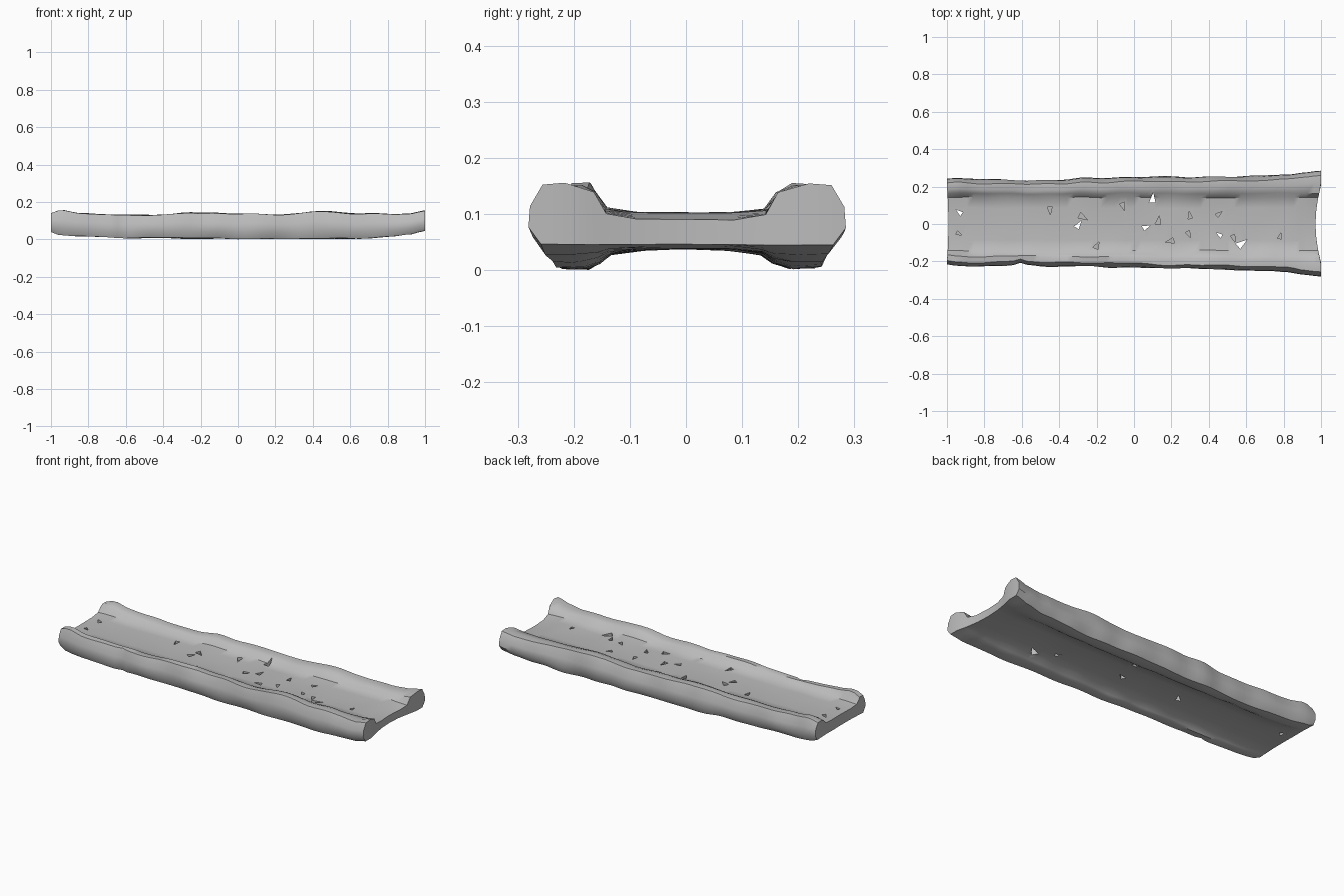
import bpy, bmesh, math, random
from mathutils import Vector, noise

if "Cube" in bpy.data.objects:
    bpy.data.objects.remove(bpy.data.objects["Cube"])

random.seed(4)
grey = bpy.data.materials.new("worn grey")
grey.diffuse_color = (0.5, 0.5, 0.5, 1)
grey.use_nodes = True
grey.node_tree.nodes["Principled BSDF"].inputs["Base Color"].default_value = grey.diffuse_color

# Stations along the length: x, back width, front width, rim top, rim bottom
STATIONS = [(-1.0, .240, .215, .140, .040), (-.95, .242, .225, .156, .024),
            (-.85, .237, .226, .140, .016), (-.6, .234, .222, .131, .007),
            (-.4, .236, .226, .132, .006), (-.25, .246, .228, .144, .004),
            (0, .250, .232, .139, .003), (.2, .252, .240, .131, .002),
            (.45, .252, .243, .150, .003), (.65, .256, .246, .138, .005),
            (.8, .264, .254, .136, .014), (.92, .276, .272, .139, .026),
            (1.0, .285, .281, .155, .045)]
# Half sections: share of half width, blend from web height to rim height
TOP = [(0, 0), (.35, 0), (.58, .15), (.67, .75), (.77, 1), (.91, .95)]
BOTTOM = [(0, 0), (.30, .05), (.55, .30), (.64, .75), (.74, 1), (.92, .95)]


def station(x):
    for a, b in zip(STATIONS, STATIONS[1:]):
        if x <= b[0]:
            t = (x - a[0]) / (b[0] - a[0])
            t = t * t * (3 - 2 * t)
            return [p + (q - p) * t for p, q in zip(a[1:], b[1:])]
    return STATIONS[-1][1:]


def section(x):
    """Closed H-shaped ring with gentle wear."""
    back, front, top, bottom = station(x)
    end = max(0, (x - .85) / .15)
    web_top, web_bottom = .102 - .012 * end, .038 + .008 * end

    def half(side, width):
        def y(f):
            return side * (f * width if f > .7 else f * .245)
        up = [(y(f), web_top + (top - web_top) * h) for f, h in TOP]
        wall = [(side * width * .99, bottom + (top - bottom) * .62),
                (side * width, bottom + (top - bottom) * .28)]
        low = [(y(f), web_bottom + (bottom - web_bottom) * h) for f, h in BOTTOM]
        return up, wall, low

    bu, bw, bl = half(1, back)
    fu, fw, fl = half(-1, front)
    ring = bu + bw + bl[::-1] + fl[1:] + fw[::-1] + fu[:0:-1]
    out = []
    for yy, z in ring:
        inset = (1 - min(1, (abs(yy) / .2) ** 2))
        xx = x - .03 * inset * end + .008 * inset * max(0, (-x - .9) / .1)
        n = noise.noise_vector(Vector((x * 7, yy * 9, z * 9)))
        rim = min(1, abs(yy) / .2) * (1 - end)
        dy = n.y * .010 * rim
        dz = n.z * (.002 + .004 * rim)
        # pinch in the front rim
        if yy < -.2:
            dy += .012 * max(0, 1 - abs(x + .61) / .04)
        out.append((xx, yy + dy, max(0, z + dz)))
    return out


def add_object(name, bm):
    bmesh.ops.recalc_face_normals(bm, faces=bm.faces)
    mesh = bpy.data.meshes.new(name)
    bm.to_mesh(mesh)
    bm.free()
    obj = bpy.data.objects.new(name, mesh)
    bpy.context.collection.objects.link(obj)
    mesh.materials.append(grey)
    return obj


# Worn trough: sections skinned along x, closed at both ends
bm = bmesh.new()
COUNT = 56
rings = [[bm.verts.new(p) for p in section(-1 + 2 * i / COUNT)] for i in range(COUNT + 1)]
n = len(rings[0])
for a, b in zip(rings, rings[1:]):
    for j in range(n):
        k = (j + 1) % n
        bm.faces.new((a[j], a[k], b[k], b[j]))
for r in (rings[0], rings[-1]):
    for i in range(5):
        bm.faces.new((r[i], r[i + 1], r[12 - i], r[13 - i]))
        a, b = -i % n, -i - 1
        bm.faces.new((r[a], r[b], r[14 + i], r[13 + i]))
    bm.faces.new((r[5], r[6], r[7], r[8]))
    bm.faces.new((r[18], r[19], r[20], r[21]))
trough = add_object("worn_trough", bm)

# Torn spots in the floor: x, y, size, lower end of the cut
TEARS = [(.10, .13, .030, -.1), (.57, -.11, .034, -.1), (-.93, .06, .022, -.1),
         (-.30, -.01, .026, -.1), (.06, -.02, .024, -.1), (.46, -.06, .020, -.1),
         (-.28, .04, .028, .088), (-.06, .10, .026, .088), (-.45, .08, .024, .090),
         (.13, .01, .026, .088), (.20, -.09, .026, .088), (.30, .04, .022, .088),
         (-.20, -.12, .024, .090), (.45, .05, .020, .088), (.78, -.07, .018, .090),
         (-.94, -.05, .018, .088), (.29, -.05, .022, .088), (.53, -.07, .022, .088)]
bm = bmesh.new()
for x, y, size, low in TEARS:
    turn = random.uniform(0, math.tau)
    tri = [(x + size * s * math.cos(turn + a), y + size * s * math.sin(turn + a))
           for a, s in ((0, 1.3), (2.3, .8), (4.0, .7))]
    lower = [bm.verts.new((*p, low)) for p in tri]
    upper = [bm.verts.new((*p, .2)) for p in tri]
    bm.faces.new(lower[::-1])
    bm.faces.new(upper)
    for j in range(3):
        k = (j + 1) % 3
        bm.faces.new((lower[j], lower[k], upper[k], upper[j]))
cutter = add_object("tear_cutter", bm)
cutter.hide_render = True

bpy.context.view_layer.objects.active = trough
trough.select_set(True)
cut = trough.modifiers.new("tears", 'BOOLEAN')
cut.operation, cut.solver, cut.object = 'DIFFERENCE', 'EXACT', cutter
bpy.ops.object.modifier_apply(modifier=cut.name)
bpy.data.objects.remove(cutter)
bpy.ops.object.shade_smooth_by_angle(angle=math.radians(42))
